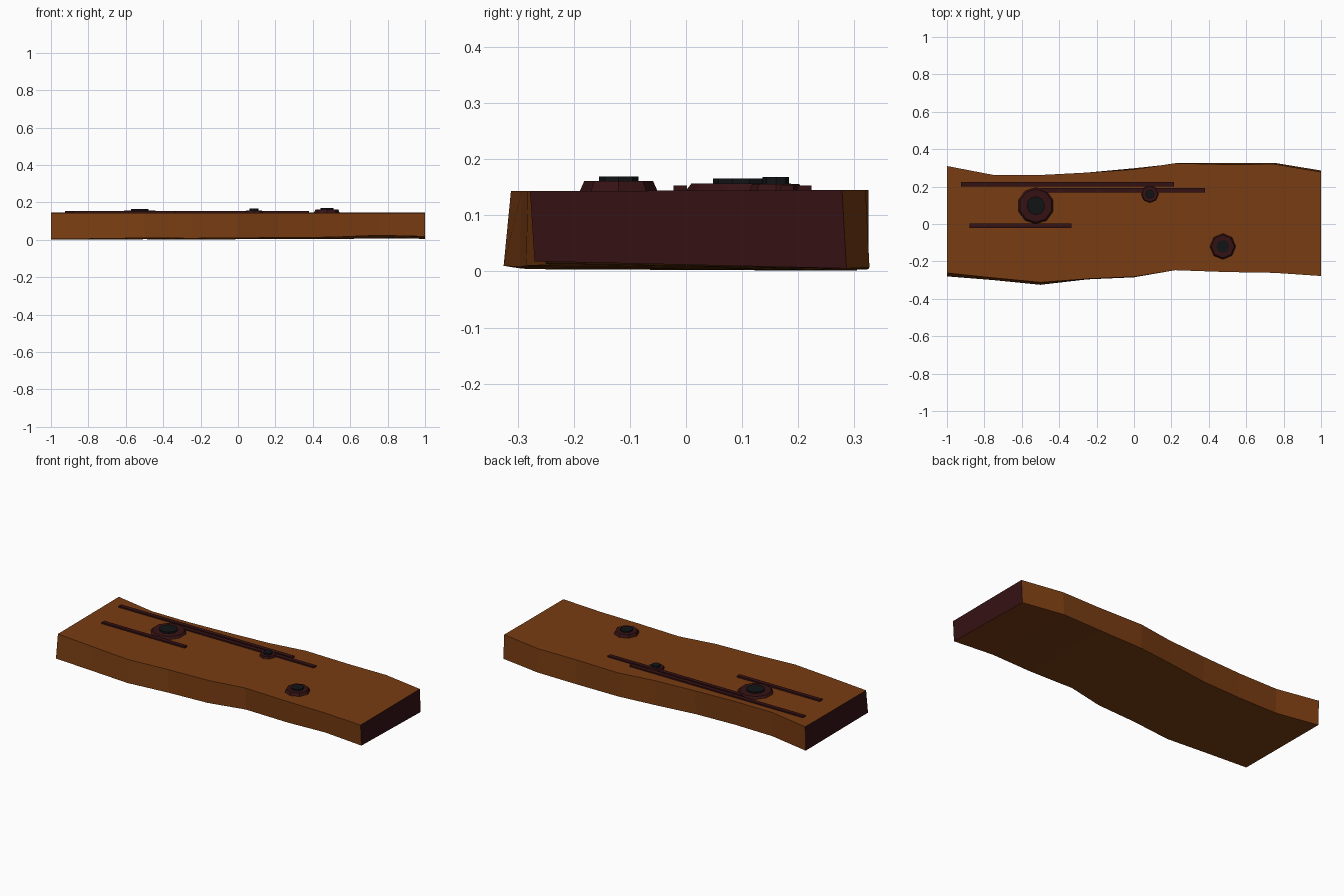
import bpy, bmesh

cube = bpy.data.objects.get("Cube")
if cube:
    bpy.data.objects.remove(cube)


def material(name, rgb):
    m = bpy.data.materials.new(name)
    m.use_nodes = True
    m.diffuse_color = (*rgb, 1)
    m.node_tree.nodes["Principled BSDF"].inputs["Base Color"].default_value = (*rgb, 1)
    return m


wood = material("brown wood", (0.19, 0.046, 0.006))
dark = material("dark end grain", (0.036, 0.006, 0.007))
black = material("black knot core", (0.006, 0.007, 0.008))


def finish(name, bm, mats):
    bmesh.ops.recalc_face_normals(bm, faces=bm.faces)
    mesh = bpy.data.meshes.new(name)
    bm.to_mesh(mesh)
    bm.free()
    for m in mats:
        mesh.materials.append(m)
    ob = bpy.data.objects.new(name, mesh)
    bpy.context.collection.objects.link(ob)
    return ob


# Wavy plank: x, front bottom y, front top y, back top y, back bottom y, front bottom z
stations = [
    (-1.0, -.28, -.262, .31, .305, .004),
    (-.75, -.30, -.288, .262, .258, .006),
    (-.5, -.325, -.312, .262, .255, .01),
    (-.25, -.296, -.293, .275, .265, .008),
    (0, -.285, -.282, .292, .298, .01),
    (.22, -.24, -.247, .325, .322, .012),
    (.5, -.25, -.257, .318, .325, .014),
    (.75, -.255, -.261, .32, .327, .024),
    (1.0, -.27, -.278, .278, .286, .018),
]
bm = bmesh.new()
rings = []
for x, fb, ft, bt, bb, z in stations:
    section = [(fb, z), (ft, .143), (bt, .145), (bb, z * .3)]
    rings.append([bm.verts.new((x, y, h)) for y, h in section])
for a, b in zip(rings, rings[1:]):
    for i in range(4):
        j = (i + 1) % 4
        bm.faces.new((a[i], a[j], b[j], b[i]))
for end in (rings[0], rings[-1]):
    bm.faces.new(end).material_index = 1
finish("plank", bm, [wood, dark])


# Raised knots: tapered ring around a black core
def frustum(bm, x, y, z0, z1, r0, r1, sides, index):
    made = bmesh.ops.create_cone(bm, cap_ends=True, segments=sides,
                                 radius1=r0, radius2=r1, depth=z1 - z0)
    bmesh.ops.translate(bm, verts=made["verts"], vec=(x, y, (z0 + z1) / 2))
    for f in {f for v in made["verts"] for f in v.link_faces}:
        f.material_index = index


def knot(name, x, y, radius, core, ring_top, core_top, sides):
    bm = bmesh.new()
    frustum(bm, x, y, .135, ring_top, radius, radius * .84, sides, 0)
    frustum(bm, x, y, .14, core_top, core, core, sides, 1)
    finish(name, bm, [dark, black])


knot("large_knot", -.525, .098, .105, .05, .157, .166, 10)
knot("small_knot", .085, .16, .05, .024, .156, .168, 8)
knot("front_knot", .475, -.12, .073, .035, .161, .169, 8)


# Raised grain strips
def strip(name, x0, x1, y):
    bm = bmesh.new()
    bmesh.ops.create_cube(bm, size=1)
    for v in bm.verts:
        v.co.x = x0 if v.co.x < 0 else x1
        v.co.y = y + v.co.y * .024
        v.co.z = .147 + v.co.z * .012
    finish(name, bm, [dark])


strip("back_grain_strip", -.925, .215, .212)
strip("middle_grain_strip", -.5, .38, .18)
strip("front_grain_strip", -.88, -.335, -.01)
